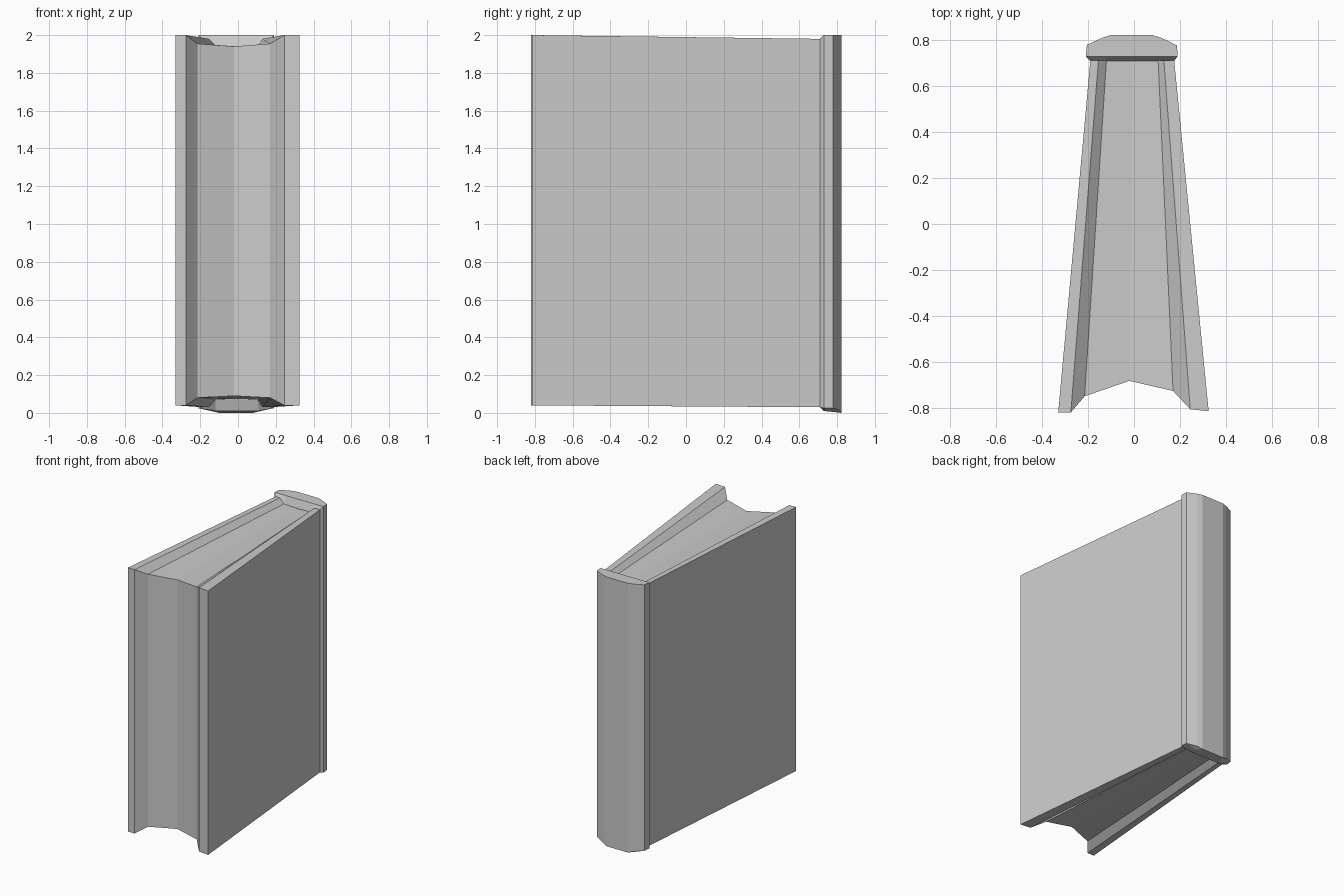
import bpy, bmesh


def slab(name, rows):
    """Closed solid from a grid of (x, y, z_bottom, z_top) columns."""
    bm = bmesh.new()
    low = [[bm.verts.new((x, y, b)) for x, y, b, t in row] for row in rows]
    high = [[bm.verts.new((x, y, t)) for x, y, b, t in row] for row in rows]
    nr, nc = len(rows), len(rows[0])
    for g in (low, high):
        for r in range(nr - 1):
            for c in range(nc - 1):
                bm.faces.new((g[r][c], g[r][c + 1], g[r + 1][c + 1], g[r + 1][c]))
    # walk around the grid border for the upright walls
    rim = [(0, c) for c in range(nc)] + [(r, nc - 1) for r in range(1, nr)]
    rim += [(nr - 1, c) for c in range(nc - 2, -1, -1)] + [(r, 0) for r in range(nr - 2, 0, -1)]
    for (r, c), (s, d) in zip(rim, rim[1:] + rim[:1]):
        bm.faces.new((low[r][c], low[s][d], high[s][d], high[r][c]))
    bmesh.ops.recalc_face_normals(bm, faces=bm.faces)
    mesh = bpy.data.meshes.new(name)
    bm.to_mesh(mesh)
    bm.free()
    obj = bpy.data.objects.new(name, mesh)
    bpy.context.collection.objects.link(obj)
    return obj


# Cover boards, tapering toward the spine
slab("left_cover", [
    [(-0.33, -0.82, 0.04, 2.0), (-0.275, -0.82, 0.04, 2.0)],
    [(-0.19, 0.712, 0.03, 1.98), (-0.155, 0.712, 0.03, 1.98)]])
slab("right_cover", [
    [(0.245, -0.807, 0.04, 2.0), (0.325, -0.815, 0.04, 2.0)],
    [(0.13, 0.712, 0.03, 1.98), (0.175, 0.712, 0.03, 1.98)]])

# Page block with a hollow fore edge
slab("pages", [
    [(-0.275, -0.82, 0.04, 2.0), (-0.215, -0.75, 0.08, 1.955), (-0.02, -0.683, 0.09, 1.94),
     (0.17, -0.727, 0.08, 1.955), (0.245, -0.807, 0.04, 2.0)],
    [(-0.155, 0.712, 0.03, 1.98), (-0.12, 0.712, 0.07, 1.945), (-0.01, 0.712, 0.075, 1.94),
     (0.105, 0.712, 0.07, 1.945), (0.13, 0.712, 0.03, 1.98)]])

# Rounded spine with a bevelled inner edge
slab("spine", [
    [(-0.19, 0.71, 0.03, 1.98), (-0.12, 0.71, 0.07, 1.945),
     (0.105, 0.71, 0.07, 1.945), (0.175, 0.71, 0.03, 1.98)],
    [(-0.21, 0.73, 0.025, 2.0), (-0.12, 0.73, 0.01, 2.0),
     (0.11, 0.73, 0.01, 2.0), (0.19, 0.73, 0.025, 2.0)],
    [(-0.205, 0.78, 0.025, 2.0), (-0.12, 0.78, 0.005, 2.0),
     (0.10, 0.78, 0.005, 2.0), (0.187, 0.778, 0.025, 2.0)],
    [(-0.14, 0.81, 0.015, 2.0), (-0.10, 0.823, 0.0, 2.0),
     (0.08, 0.823, 0.0, 2.0), (0.12, 0.81, 0.015, 2.0)]])
